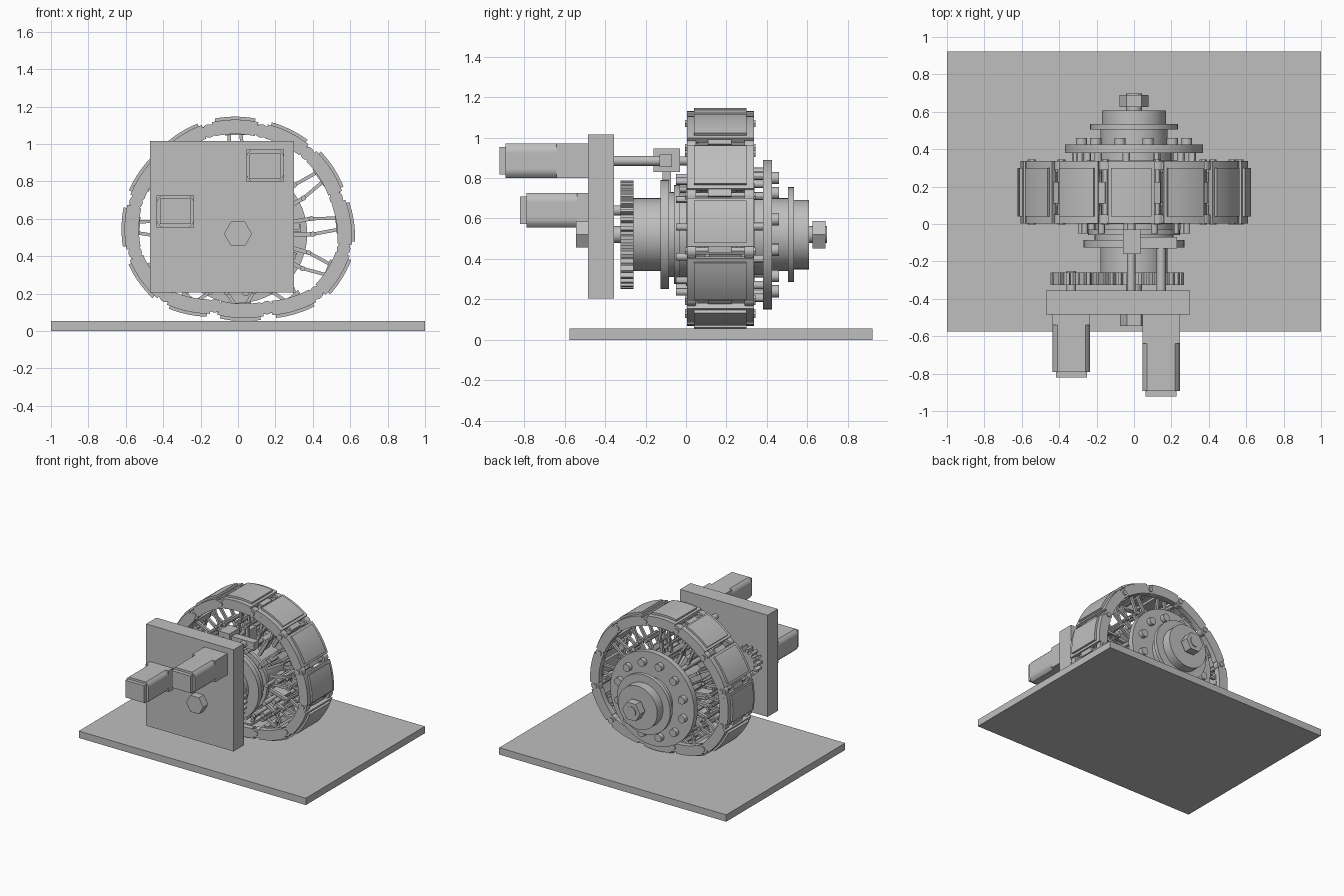
import bpy, bmesh, math
from mathutils import Vector

cube = bpy.data.objects.get("Cube")
if cube:
    bpy.data.objects.remove(cube, do_unlink=True)

grey = bpy.data.materials.new("plain grey")
grey.use_nodes = True
colour = (0.52, 0.52, 0.52, 1)
grey.diffuse_color = colour
grey.node_tree.nodes["Principled BSDF"].inputs["Base Color"].default_value = colour

HUB = Vector((0, 0.52))      # axle position in x, z
COUNT = 12


def finish(bm, name):
    bmesh.ops.recalc_face_normals(bm, faces=bm.faces)
    mesh = bpy.data.meshes.new(name)
    bm.to_mesh(mesh)
    bm.free()
    mesh.materials.append(grey)
    ob = bpy.data.objects.new(name, mesh)
    bpy.context.collection.objects.link(ob)
    bpy.ops.object.select_all(action='DESELECT')
    ob.select_set(True)
    bpy.context.view_layer.objects.active = ob
    bpy.ops.object.shade_smooth_by_angle(angle=math.radians(30))
    return ob


def prism(bm, pts, y0, y1):
    """Extrude an x, z outline along y."""
    front = [bm.verts.new((p[0], y0, p[1])) for p in pts]
    back = [bm.verts.new((p[0], y1, p[1])) for p in pts]
    bm.faces.new(front)
    bm.faces.new(back[::-1])
    n = len(pts)
    for i in range(n):
        j = (i + 1) % n
        bm.faces.new((front[i], back[i], back[j], front[j]))


def polar(angle, r, c=HUB):
    return Vector(c) + r * Vector((math.cos(angle), math.sin(angle)))


def disc(bm, c, r, y0, y1, n=48):
    prism(bm, [polar(math.tau * i / n, r, c) for i in range(n)], y0, y1)


def box(bm, x0, x1, y0, y1, z0, z1):
    prism(bm, [(x0, z0), (x1, z0), (x1, z1), (x0, z1)], y0, y1)


def bar(bm, a, b, w, y0, y1):
    """Flat bar of width w between two x, z points."""
    d = (b - a).normalized()
    s = Vector((-d.y, d.x)) * w / 2
    prism(bm, [a - s, b - s, b + s, a + s], y0, y1)


def gear(bm, c, r, teeth, depth, y0, y1, turn=0):
    pts = []
    for i in range(teeth):
        for f, rr in ((0, r - depth), (.4, r - depth), (.5, r), (.85, r)):
            pts.append(polar(math.tau * (i + f) / teeth + turn, rr, c))
    prism(bm, pts, y0, y1)


def part(name, build, *args):
    bm = bmesh.new()
    build(bm, *args)
    return finish(bm, name)


# Ground and mounting plates
part("base_plate", box, -1, 1, -0.575, 0.922, 0, 0.055)
part("mount_plate", box, -0.47, 0.30, -0.485, -0.355, 0.205, 1.015)

# Stepped axle and hub: name, radius, start, end, sides
for name, r, y0, y1, n in (
        ("axle", .042, -.5, .697, 24), ("front_nut", .075, -.545, -.485, 6),
        ("rear_nut", .078, .625, .69, 6), ("front_drum", .18, -.27, -.03, 48),
        ("shift_collar", .27, -.125, -.085, 48), ("front_step", .21, -.085, .0, 48),
        ("front_flange", .245, -.06, -.03, 48), ("hub_core", .2, -.03, .39, 48),
        ("front_hub_disc", .255, .0, .03, 48), ("rear_hub_disc", .255, .31, .34, 48),
        ("bolt_plate", .37, .38, .425, 64), ("rear_step", .18, .425, .505, 48),
        ("rear_flange", .235, .505, .535, 48), ("rear_drum", .172, .535, .608, 48)):
    part(name, disc, HUB, r, y0, y1, n)


# Bolts and guide pins around the hub
def bolt_circle(bm, r, size, y0, y1, n, shift):
    for i in range(COUNT):
        disc(bm, polar(math.tau * (i + shift) / COUNT, r), size, y0, y1, n)


part("rear_bolts", bolt_circle, .29, .03, .425, .46, 16, .5)
part("rear_pins", bolt_circle, .315, .02, .03, .385, 12, .25)
part("front_pins", bolt_circle, .285, .018, -.05, .31, 12, .25)

# Gears
MOTOR_A, MOTOR_B = Vector((-.335, .64)), Vector((.145, .885))
part("large_gear", gear, HUB, .268, 36, .03, -.325, -.26)
part("pinion_gear", gear, MOTOR_A, .112, 14, .03, -.325, -.26, .1)


# Motors: cylinder with flats, square flange, end cap and shaft
def motor(bm, c, front, neck, tip):
    def clip(v, lim):
        return max(-lim, min(lim, v))
    ring = [polar(math.tau * (i + .5) / 48, .114, (0, 0)) for i in range(48)]
    prism(bm, [(c.x + clip(p.x, .1), c.y + clip(p.y, .085)) for p in ring],
          front + .03, neck)
    box(bm, c.x - .1, c.x + .1, neck, -.485, c.y - .085, c.y + .085)
    box(bm, c.x - .083, c.x + .083, front, front + .03, c.y - .068, c.y + .068)
    disc(bm, c, .025, -.355, tip, 20)


part("drive_motor", motor, MOTOR_A, -.82, -.54, -.25)
part("shift_motor", motor, MOTOR_B, -.922, -.64, -.07)


# Shift linkage riding on a guide rod
def linkage(bm):
    disc(bm, (-.015, .885), .022, -.355, .02, 20)
    box(bm, -.06, .035, -.16, -.03, .83, .945)
    box(bm, .035, .23, -.13, -.07, .855, .915)
    box(bm, -.045, .015, -.115, -.075, .70, .83)


part("shift_linkage", linkage)

# Pivot positions of the flexed track, clockwise from the top
PIVOTS = [Vector(p) for p in (
    (-.155, 1.07), (.125, 1.07), (.37, .95), (.525, .71), (.565, .44), (.42, .205),
    (.155, .125), (-.125, .135), (-.385, .19), (-.55, .42), (-.545, .69), (-.39, .92))]


def arc_slab(bm, p, q, t0, t1, low, high, y0, y1):
    """Curved slab bulging outward between two pivots."""
    radius, chord = .54, q - p
    half = chord.length / 2
    out = Vector((-chord.y, chord.x)).normalized()
    centre = (p + q) / 2 - out * math.sqrt(radius ** 2 - half ** 2)
    mid, span = math.atan2(out.y, out.x), math.asin(half / radius)

    def row(off):
        return [polar(mid + span * (1 - 2 * (t0 + (t1 - t0) * k / 8)), radius + off, centre)
                for k in range(9)]
    prism(bm, row(low) + row(high)[::-1], y0, y1)


def track_link(bm, p, q):
    arc_slab(bm, p, q, .09, .91, .012, .042, .004, .336)     # shell
    arc_slab(bm, p, q, .15, .85, .042, .058, .04, .30)       # raised pad
    for y0, y1 in ((0.004, .05), (.29, .336)):
        arc_slab(bm, p, q, .1, .9, -.035, .012, y0, y1)      # side rims
        disc(bm, p, .036, y0, y1, 16)                        # knuckles
        arc_slab(bm, p, q, -.02, .12, -.03, .03, y0 + .005, y1 - .005)
    arc_slab(bm, p, q, .88, 1.03, -.02, .03, .11, .225)      # centre lug
    disc(bm, p, .02, -.004, .344, 6)                         # hinge pin


def spoke(bm, p, q):
    """Folding scissor arms from the hub to the inside of a link."""
    chord = q - p
    out = Vector((-chord.y, chord.x)).normalized()
    target = (p + q) / 2 - out * .012
    radial = (target - HUB).normalized()
    side = Vector((-radial.y, radial.x))
    root = HUB + radial * .23
    reach = (target - root).length
    fold = .035 + max(0, .34 - reach) * .2
    for s in (-1, 1):
        elbow = root + radial * reach * .55 + side * s * fold
        foot = root + side * s * .03
        tip = target + side * s * .03
        for y0 in (.07, .25):
            bar(bm, foot, elbow, .022, y0, y0 + .025)
            bar(bm, elbow, tip, .018, y0 + .025, y0 + .045)
        disc(bm, elbow, .014, .055, .305, 10)
    bar(bm, target - side * .055, target + side * .055, .02, .06, .30)
    bar(bm, root, root + radial * reach * .35, .04, .12, .22)


for i, p in enumerate(PIVOTS):
    q = PIVOTS[(i + 1) % COUNT]
    part(f"track_link_{i + 1}", track_link, p, q)
    part(f"folding_spoke_{i + 1}", spoke, p, q)
